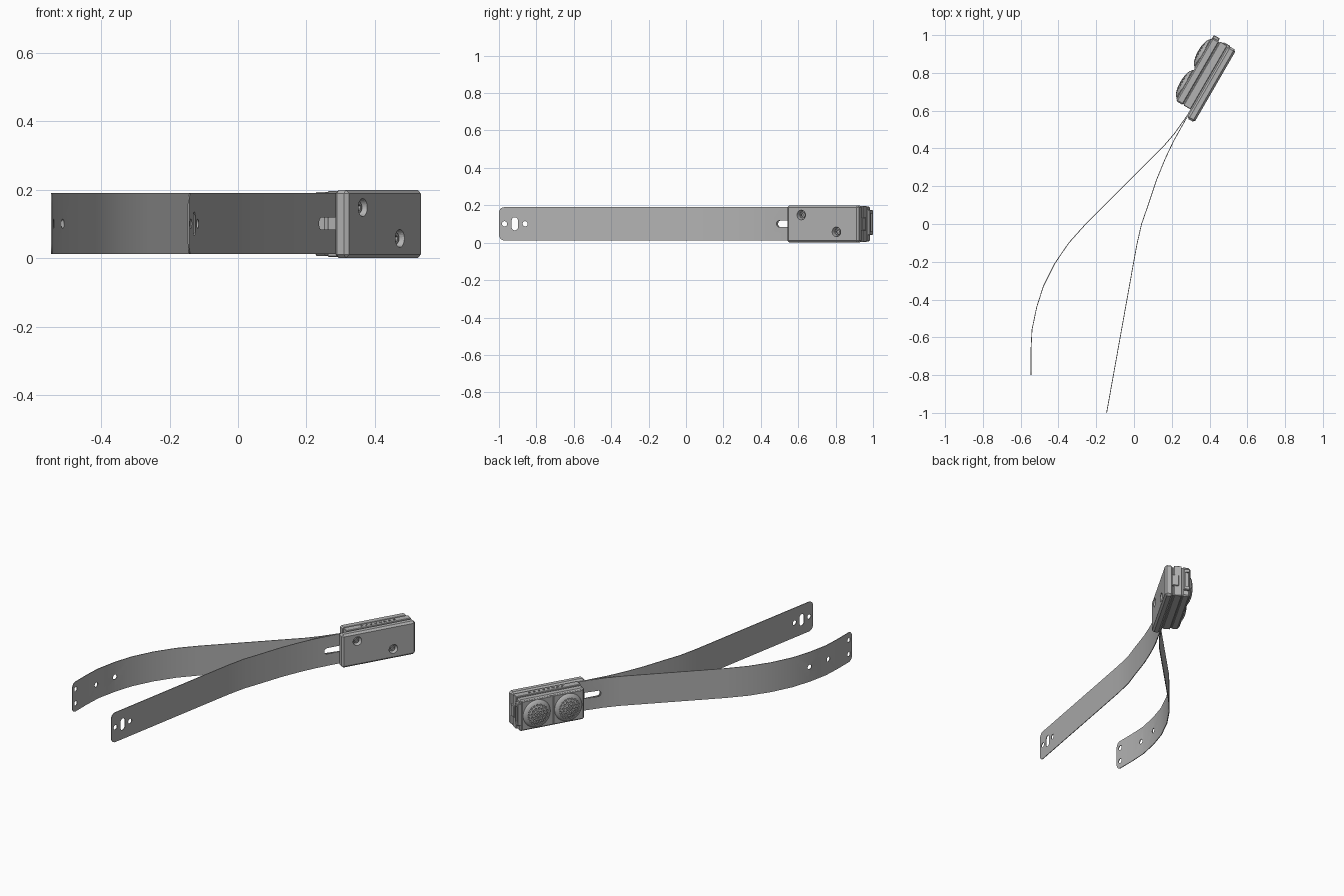
import bpy
import bmesh
from math import cos, sin, pi, radians, copysign
from mathutils import Matrix, Vector

cube = bpy.data.objects.get("Cube")
if cube:
    bpy.data.objects.remove(cube, do_unlink=True)

grey = bpy.data.materials.new("plain grey")
grey.use_nodes = True
tone = (0.45, 0.45, 0.45, 1)
grey.diffuse_color = tone
grey.node_tree.nodes["Principled BSDF"].inputs["Base Color"].default_value = tone

# Housing frame: local x runs along the housing, local y points to its back
HOUSING = Matrix.Rotation(radians(60), 4, 'Z')
SIDEWAYS = Matrix.Rotation(radians(90), 4, 'Z')
Z_LOW, Z_HIGH = 0.012, 0.19
MID = 0.101


def make(name, bm):
    bmesh.ops.recalc_face_normals(bm, faces=bm.faces)
    mesh = bpy.data.meshes.new(name)
    bm.to_mesh(mesh)
    bm.free()
    mesh.materials.append(grey)
    obj = bpy.data.objects.new(name, mesh)
    bpy.context.collection.objects.link(obj)
    return obj


def activate(obj):
    bpy.ops.object.select_all(action='DESELECT')
    obj.select_set(True)
    bpy.context.view_layer.objects.active = obj


def smooth(obj):
    activate(obj)
    bpy.ops.object.shade_smooth_by_angle(angle=radians(30))


def cut(obj, bm):
    cutter = make("cutter", bm)
    cutter.hide_render = True
    activate(obj)
    mod = obj.modifiers.new("cut", 'BOOLEAN')
    mod.operation = 'DIFFERENCE'
    mod.solver = 'EXACT'
    mod.object = cutter
    bpy.ops.object.modifier_apply(modifier=mod.name)
    bpy.data.objects.remove(cutter, do_unlink=True)


def add_box(bm, x, y, z, bevel=0):
    """Box between the given (low, high) limits in the housing frame."""
    size = [b - a for a, b in (x, y, z)]
    mid = [(a + b) / 2 for a, b in (x, y, z)]
    part = bmesh.new()
    bmesh.ops.create_cube(part, size=1, matrix=HOUSING @ Matrix.Translation(mid)
                          @ Matrix.Diagonal((*size, 1)))
    if bevel:
        bmesh.ops.bevel(part, geom=part.edges[:], offset=bevel, segments=1, affect='EDGES')
    tmp = bpy.data.meshes.new("part")
    part.to_mesh(tmp)
    part.free()
    bm.from_mesh(tmp)
    bpy.data.meshes.remove(tmp)


def box(name, x, y, z, bevel=0):
    bm = bmesh.new()
    add_box(bm, x, y, z, bevel)
    return make(name, bm)


def add_peg(bm, matrix, r, depth, stretch_x=0, stretch_z=0, sides=16, r_end=None):
    """Round or slot-shaped peg along local y, between the depth limits."""
    rings = []
    for y, rad in zip(depth, (r, r if r_end is None else r_end)):
        ring = []
        for i in range(sides):
            a = 2 * pi * (i + 0.5) / sides
            p = Vector((rad * cos(a) + copysign(stretch_x, cos(a)), y,
                        rad * sin(a) + copysign(stretch_z, sin(a))))
            ring.append(bm.verts.new(matrix @ p))
        rings.append(ring)
    low, high = rings
    bm.faces.new(low)
    bm.faces.new(high[::-1])
    for i in range(sides):
        j = (i + 1) % sides
        bm.faces.new((low[j], low[i], high[i], high[j]))


def strap(name, path, holes):
    """Thin upright band along a plan path, with rounded free end and holes."""
    pts = [Vector(p) for p in path]
    bm = bmesh.new()
    cols = []
    for i, p in enumerate(pts):
        d = (pts[min(i + 1, len(pts) - 1)] - pts[max(i - 1, 0)]).normalized()
        off = Vector((-d.y, d.x)) * 0.002
        cols.append([bm.verts.new((q.x, q.y, z)) for q, z in
                     ((p - off, Z_LOW), (p + off, Z_LOW), (p + off, Z_HIGH), (p - off, Z_HIGH))])
    for a, b in zip(cols, cols[1:]):
        for i in range(4):
            j = (i + 1) % 4
            bm.faces.new((a[i], a[j], b[j], b[i]))
    bm.faces.new(cols[0][::-1])
    bm.faces.new(cols[-1])
    first = cols[0]
    corners = [bm.edges.get((first[0], first[1])), bm.edges.get((first[2], first[3]))]
    bmesh.ops.bevel(bm, geom=corners, offset=0.03, segments=5, profile=0.5, affect='EDGES')
    obj = make(name, bm)
    pegs = bmesh.new()
    for x, y, z, r, stretch in holes:
        add_peg(pegs, Matrix.Translation((x, y, z)) @ SIDEWAYS, r, (-0.06, 0.06), 0, stretch)
    # Long adjusting slot beside the housing
    add_peg(pegs, HOUSING @ Matrix.Translation((0.6, 0, MID)), 0.018, (-0.05, 0.15), 0.045)
    cut(obj, pegs)
    smooth(obj)


def housed(u, v):
    return (HOUSING @ Vector((u, v, 0))).to_2d()


# Straps
strap("long_strap",
      [(-0.145, -1), (-0.005, -0.22), (0.015, -0.11), (0.04, 0), (0.075, 0.1),
       (0.12, 0.235), (0.165, 0.345), (0.21, 0.44), housed(0.63, 0.04), housed(0.74, 0.04)],
      [(-0.14, -0.97, MID, 0.014, 0), (-0.13, -0.915, MID, 0.017, 0.018),
       (-0.12, -0.86, MID, 0.014, 0)])
strap("curved_strap",
      [(-0.545, -0.8), (-0.545, -0.66), (-0.54, -0.56), (-0.515, -0.44), (-0.48, -0.33),
       (-0.42, -0.21), (-0.345, -0.1), (-0.26, -0.005), (0.155, 0.41), (0.215, 0.48),
       housed(0.64, 0.043), housed(0.74, 0.043)],
      [(-0.545, -0.77, 0.06, 0.014, 0), (-0.545, -0.77, 0.145, 0.014, 0),
       (-0.542, -0.58, MID, 0.014, 0), (-0.515, -0.44, MID, 0.014, 0)])

# Front plate with two countersunk screws
plate = box("front_plate", (0.625, 1.067), (-0.008, 0.038), (0, 0.2), 0.011)
sinks = bmesh.new()
screws = bmesh.new()
for u, z in ((0.716, 0.148), (0.933, 0.058)):
    at = HOUSING @ Matrix.Translation((u, 0, z))
    add_peg(sinks, at, 0.027, (-0.012, 0.018), sides=24, r_end=0.021)
    add_peg(screws, at, 0.016, (0.004, 0.02), sides=20)
cut(plate, sinks)
screw_obj = make("screws", screws)
sockets = bmesh.new()
for u, z in ((0.716, 0.148), (0.933, 0.058)):
    add_peg(sockets, HOUSING @ Matrix.Translation((u, 0, z)), 0.009, (0, 0.013), sides=6)
cut(screw_obj, sockets)
smooth(screw_obj)

# Housing body: core behind the plate, middle shell, back cover
box("housing_core", (0.69, 1.055), (0.03, 0.05), (0.01, 0.19))
shell = box("middle_shell", (0.675, 1.065), (0.044, 0.088), (0.003, 0.197), 0.003)
box("back_cover", (0.675, 1.063), (0.09, 0.134), (0.006, 0.194), 0.007)
box("cover_core", (0.682, 1.057), (0.08, 0.1), (0.01, 0.19))

# Row of vents along the top of the shell
vents = bmesh.new()
for i in range(8):
    u = 0.77 + i * 0.028
    add_box(vents, (u, u + 0.014), (0.062, 0.07), (0.19, 0.21))
cut(shell, vents)

# End connector and clip
connector = box("end_connector", (1.05, 1.078), (0.097, 0.134), (0.04, 0.175), 0.004)
recess = bmesh.new()
add_box(recess, (1.068, 1.1), (0.106, 0.126), (0.06, 0.155))
cut(connector, recess)
box("end_clip", (1.05, 1.071), (0.03, 0.07), (0.065, 0.135), 0.003)

# Two domed grilles on square frames at the back
for side, u in (("inner", 0.775), ("outer", 0.965)):
    box(side + "_grille_frame", (u - 0.089, u + 0.089), (0.13, 0.14), (0.012, 0.188), 0.004)
    at = HOUSING @ Matrix.Translation((u, 0.134, 0.1))
    bm = bmesh.new()
    bmesh.ops.create_uvsphere(bm, u_segments=40, v_segments=20, radius=1,
                              matrix=at @ Matrix.Diagonal((0.084, 0.03, 0.084, 1))
                              @ Matrix.Rotation(pi / 2, 4, 'X'))
    dome = make(side + "_grille", bm)
    pits = bmesh.new()
    for ring in range(4):
        count = max(1, ring * 6)
        for k in range(count):
            a = 2 * pi * (k + 0.3) / count
            spot = Matrix.Translation((0.019 * ring * cos(a), 0, 0.019 * ring * sin(a)))
            add_peg(pits, at @ spot, 0.0065, (0.014, 0.05), sides=8)
    cut(dome, pits)
    smooth(dome)
